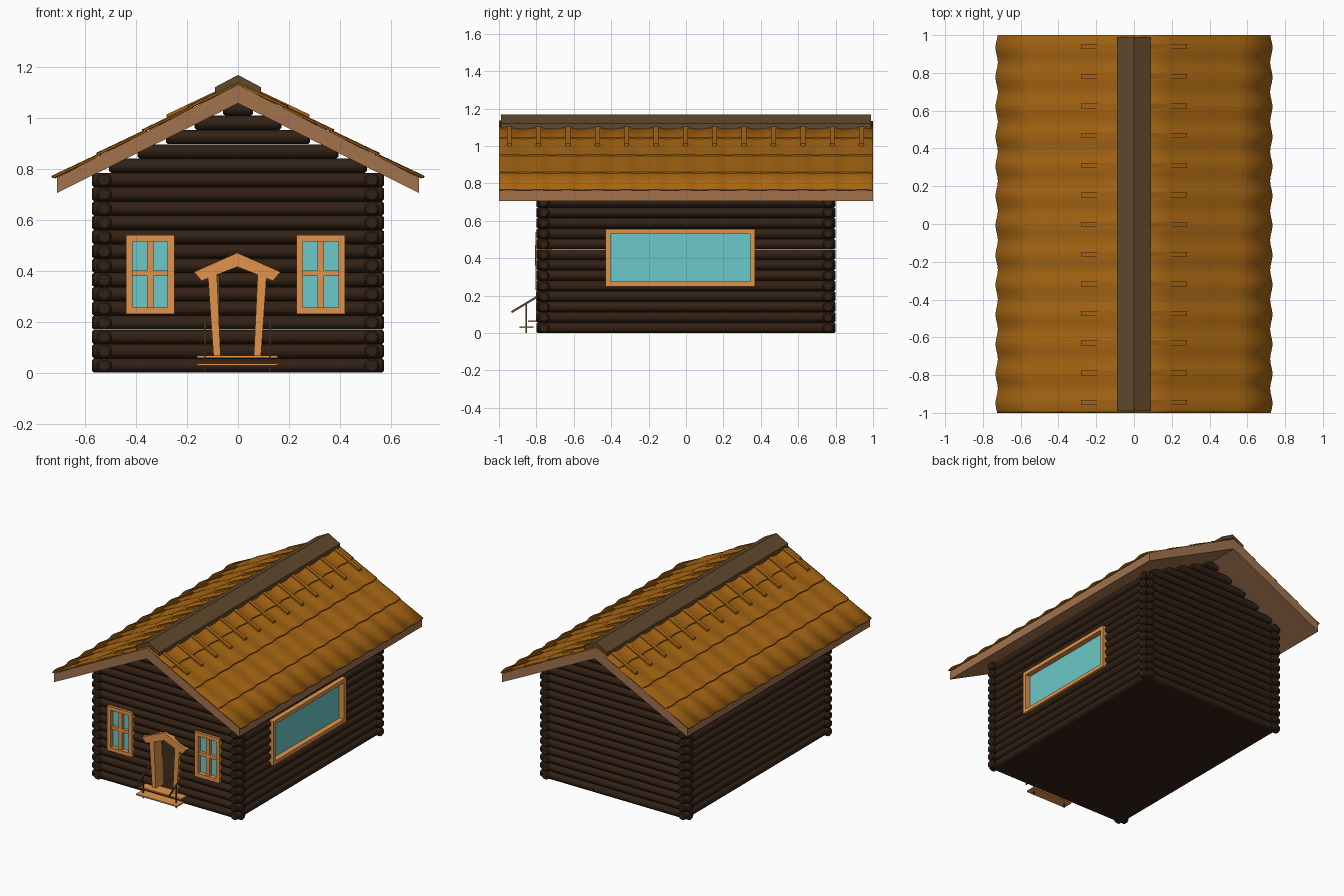
import bpy, bmesh, math
from mathutils import Vector

if "Cube" in bpy.data.objects:
    bpy.data.objects.remove(bpy.data.objects["Cube"])


def material(name, r, g, b):
    m = bpy.data.materials.new(name)
    m.diffuse_color = (r, g, b, 1)
    m.use_nodes = True
    m.node_tree.nodes["Principled BSDF"].inputs["Base Color"].default_value = m.diffuse_color
    return m


LOG = material("dark_log", 0.032, 0.015, 0.007)
TRIM = material("orange_trim", 0.75, 0.29, 0.07)
BOARD = material("roof_board", 0.36, 0.17, 0.075)
TILE = material("ochre_tile", 0.38, 0.13, 0.006)
RIDGE = material("ridge_brown", 0.115, 0.065, 0.025)
GLASS = material("teal_glass", 0.15, 0.58, 0.58)


def finish(bm, name, mat=None, smooth=False):
    bmesh.ops.recalc_face_normals(bm, faces=bm.faces)
    me = bpy.data.meshes.new(name)
    bm.to_mesh(me)
    bm.free()
    ob = bpy.data.objects.new(name, me)
    bpy.context.collection.objects.link(ob)
    if mat:
        me.materials.append(mat)
    if smooth:
        me.polygons.foreach_set("use_smooth", [True] * len(me.polygons))
        me.set_sharp_from_angle(angle=math.radians(38))
    return ob


def boxes(name, mat, items):
    bm = bmesh.new()
    for lo, hi in items:
        vs = bmesh.ops.create_cube(bm, size=1)["verts"]
        for v in vs:
            v.co = Vector([lo[i] if v.co[i] < 0 else hi[i] for i in range(3)])
    return finish(bm, name, mat)


def add_prism(bm, pts, a, b, axis=1):
    """Extrude a closed 2D profile (other coordinate, z) along x or y."""
    place = (lambda p, t: (p[0], t, p[1])) if axis == 1 else (lambda p, t: (t, p[0], p[1]))
    r0 = [bm.verts.new(place(p, a)) for p in pts]
    r1 = [bm.verts.new(place(p, b)) for p in pts]
    bm.faces.new(r0)
    bm.faces.new(r1)
    for i in range(len(pts)):
        j = (i + 1) % len(pts)
        bm.faces.new((r0[i], r0[j], r1[j], r1[i]))


def prism(name, mat, profiles, a, b, axis=1):
    bm = bmesh.new()
    for pts in profiles:
        add_prism(bm, pts, a, b, axis)
    return finish(bm, name, mat)


def add_log(bm, axis, half, side, z):
    rings = []
    for t, s in ((-half, 0.75), (-half + 0.008, 1), (half - 0.008, 1), (half, 0.75)):
        ring = []
        for k in range(12):
            a = 2 * math.pi * k / 12
            u, w = side + 0.03 * s * math.cos(a), z + 0.0279 * s * math.sin(a)
            ring.append(bm.verts.new((t, u, w) if axis == 0 else (u, t, w)))
        rings.append(ring)
    for p, q in zip(rings, rings[1:]):
        for k in range(12):
            j = (k + 1) % 12
            bm.faces.new((p[k], p[j], q[j], q[k]))
    bm.faces.new(rings[0])
    bm.faces.new(rings[-1])


def log_wall(name, axis, half, side, gable):
    bm = bmesh.new()
    for i in range(19 if gable else 14):
        z = 0.028 + i * 0.056
        # gable logs get shorter and tuck into the roof boards
        add_log(bm, axis, half if i < 14 else (1.065 - z) / 0.5, side, z)
    return finish(bm, name, LOG, True)


def cut(wall, name, cutter):
    cutter.name = name
    cutter.hide_render = True
    cutter.hide_viewport = True
    mod = wall.modifiers.new("openings", "BOOLEAN")
    mod.object = cutter
    mod.operation = "DIFFERENCE"
    mod.solver = "EXACT"


# Log walls
front = log_wall("front_wall", 0, 0.573, -0.76, True)
log_wall("back_wall", 0, 0.573, 0.76, True)
right = log_wall("right_wall", 1, 0.80, 0.525, False)
log_wall("left_wall", 1, 0.80, -0.525, False)
boxes("floor", LOG, [((-0.53, -0.76, 0.002), (0.53, 0.76, 0.03))])

# Wall openings
cut(front, "front_cutter", boxes("c", None, [
    ((-0.43, -0.9, 0.24), (-0.26, -0.65, 0.53)),
    ((0.24, -0.9, 0.24), (0.41, -0.65, 0.53)),
    ((-0.09, -0.9, 0.06), (0.085, -0.65, 0.39))]))
cut(right, "right_cutter", boxes("c", None, [((0.4, -0.415, 0.265), (0.7, 0.355, 0.54))]))


# Windows: frame, optional cross bars and recessed glass
def window(name, axis, u0, u1, z0, z1, d_out, d_in, d_glass, bars):
    def bx(a0, a1, b0, b1, c0, c1):
        lo, hi = min(c0, c1), max(c0, c1)
        if axis == 0:
            return (a0, lo, b0), (a1, hi, b1)
        return (lo, a0, b0), (hi, a1, b1)
    w = 0.026
    parts = [bx(u0, u1, z0, z0 + w, d_out, d_in), bx(u0, u1, z1 - w, z1, d_out, d_in),
             bx(u0, u0 + w, z0 + w, z1 - w, d_out, d_in),
             bx(u1 - w, u1, z0 + w, z1 - w, d_out, d_in)]
    if bars:
        um, zm = (u0 + u1) / 2, (z0 + z1) / 2 + 0.005
        d = d_out * 0.99
        parts += [bx(um - 0.013, um + 0.013, z0 + w, z1 - w, d, d_in),
                  bx(u0 + w, u1 - w, zm - 0.011, zm + 0.011, d * 0.999, d_in)]
    boxes(name + "_frame", TRIM, parts)
    boxes(name + "_glass", GLASS,
          [bx(u0 + 0.01, u1 - 0.01, z0 + 0.01, z1 - 0.01, d_glass, d_glass * 0.992)])


window("left_front_window", 0, -0.44, -0.25, 0.23, 0.54, -0.805, -0.74, -0.775, True)
window("right_front_window", 0, 0.23, 0.42, 0.23, 0.54, -0.805, -0.74, -0.775, True)
window("side_window", 1, -0.43, 0.37, 0.25, 0.555, 0.572, 0.50, 0.535, False)

# Door frame with leaning posts and a small gabled head, door open inwards
C = -0.003
posts = [[(C + s * x, z) for x, z in ((0.065, 0.06), (0.093, 0.06), (0.116, 0.39), (0.08, 0.39))]
         for s in (-1, 1)]
prism("door_posts", TRIM, posts, -0.803, -0.72)
head = [(-0.17, 0.395), (0, 0.47), (0.17, 0.395), (0.14, 0.36), (0, 0.415), (-0.14, 0.36)]
prism("door_head", TRIM, [[(C + x, z) for x, z in head]], -0.807, -0.72)
boxes("open_door", RIDGE, [((-0.085, -0.72, 0.06), (-0.073, -0.58, 0.38))])

# Porch steps
boxes("porch_steps", TRIM, [((-0.16, -0.845, 0.058), (0.155, -0.76, 0.067)),
                            ((-0.16, -0.89, 0.027), (0.155, -0.815, 0.036))])

# Hand rails and their posts
for side, x in (("left", -0.13), ("right", 0.125)):
    prism(side + "_hand_rail", RIDGE,
          [[(-0.93, 0.107), (-0.78, 0.197), (-0.78, 0.21), (-0.935, 0.117)]],
          x - 0.004, x + 0.004, axis=0)
    boxes(side + "_rail_post", RIDGE, [((x - 0.003, -0.858, 0), (x + 0.003, -0.85, 0.157))])

# Roof boards and ridge cap
prism("roof_boards", BOARD, [[(-0.71, 0.765), (0, 1.13), (0.71, 0.765),
                              (0.71, 0.705), (0, 1.057), (-0.71, 0.705)]], -1, 1)
prism("ridge_cap", RIDGE, [[(-0.09, 1.12), (0, 1.168), (0.09, 1.12),
                            (0.09, 1.09), (0, 1.13), (-0.09, 1.09)]], -0.99, 0.99)

# Wavy overlapping roof tiles in four courses per slope
PITCH, COURSES, NY = 0.157, [0.0, 0.19, 0.37, 0.55, 0.727], 156
for side, s in (("left", -1), ("right", 1)):
    bm = bmesh.new()
    stations = []
    for a, b in zip(COURSES, COURSES[1:]):
        stations += [(a, 0.0), (b, 0.007)]
    rows = []
    for x, lift in stations:
        row = []
        for k in range(NY + 1):
            y = -1 + 2 * k / NY
            wave = math.cos(2 * math.pi * (y + 0.95) / PITCH)
            xx = x + (0.006 * wave if x > 0 else 0)
            row.append(bm.verts.new((s * xx, y, 1.137 - 0.514 * xx + 0.004 * wave + lift)))
        rows.append(row)
    for p, q in zip(rows, rows[1:]):
        for k in range(NY):
            f = (p[k], q[k], q[k + 1], p[k + 1])
            bm.faces.new(f if s > 0 else f[::-1])
    tiles = finish(bm, side + "_roof_tiles", TILE, True)
    if tiles.data.polygons[0].normal.z < 0:
        tiles.data.flip_normals()
    mod = tiles.modifiers.new("thickness", "SOLIDIFY")
    mod.thickness = 0.008

    # Raised tile lips below the ridge
    bm = bmesh.new()
    for k in range(13):
        y = -0.945 + k * PITCH
        top = lambda x, h: (s * x, 1.137 - 0.514 * x + h)
        add_prism(bm, [top(0.08, 0.0), top(0.08, 0.012), top(0.28, 0.02), top(0.28, 0.0)],
                  y - 0.013, y + 0.013)
    finish(bm, side + "_tile_lips", TILE)
